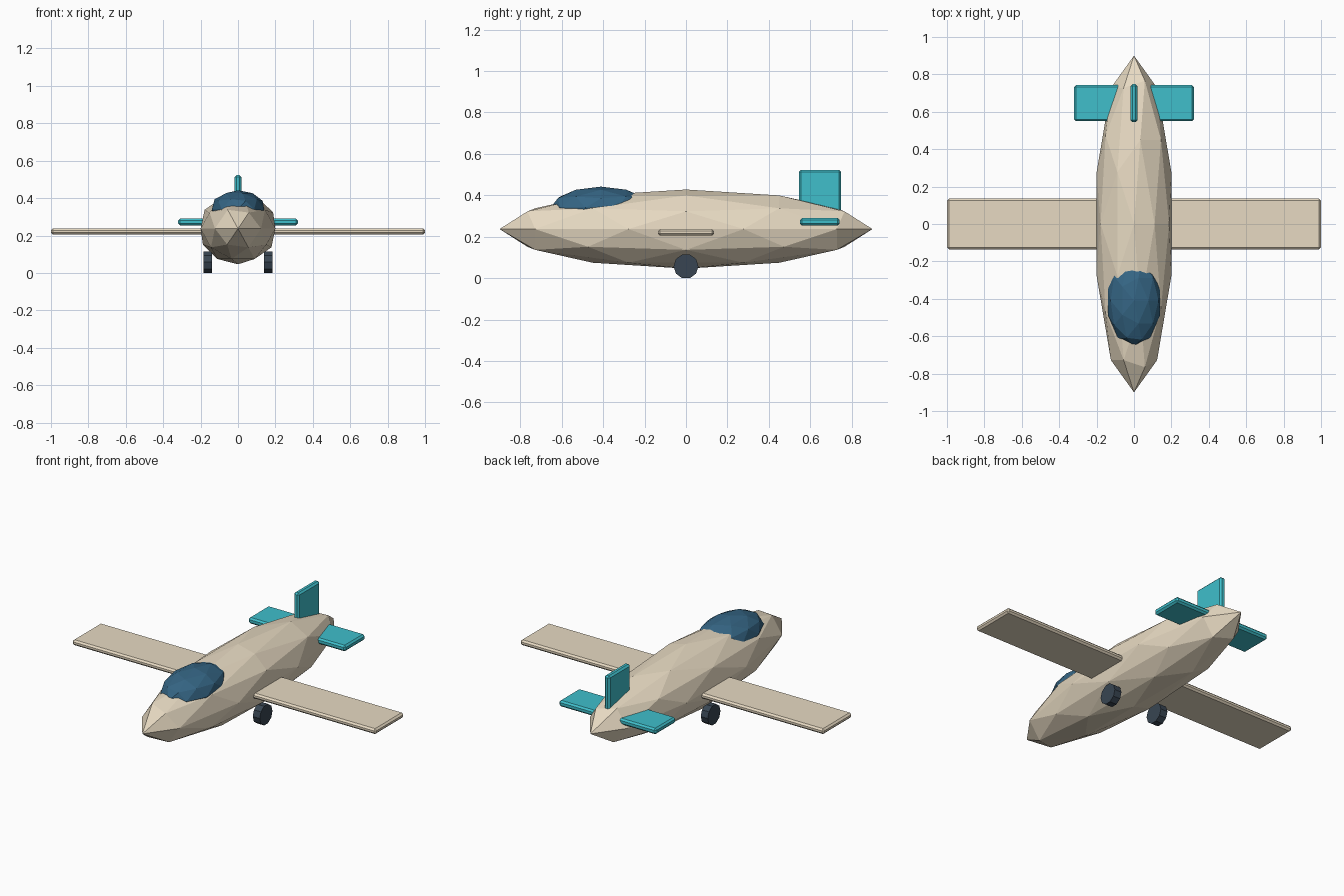
import bpy
from mathutils import Matrix

if "Cube" in bpy.data.objects:
    bpy.data.objects.remove(bpy.data.objects["Cube"])


def mat(name, rgb):
    m = bpy.data.materials.new(name)
    m.diffuse_color = (*rgb, 1)
    m.use_nodes = True
    m.node_tree.nodes["Principled BSDF"].inputs["Base Color"].default_value = m.diffuse_color
    return m


CREAM = mat("cream", (0.80, 0.70, 0.54))
TEAL = mat("teal", (0.05, 0.52, 0.60))
GLASS = mat("blue_glass", (0.035, 0.13, 0.23))
RUBBER = mat("dark_rubber", (0.04, 0.06, 0.085))


def finish(name, scale, material):
    o = bpy.context.object
    o.name = name
    o.data.transform(Matrix.Diagonal((*scale, 1)))
    o.data.materials.append(material)
    return o


def ellipsoid(name, loc, radii, material):
    bpy.ops.mesh.primitive_ico_sphere_add(subdivisions=2, radius=1, location=loc)
    return finish(name, radii, material)


def slab(name, lo, hi, material):
    loc = [(a + b) / 2 for a, b in zip(lo, hi)]
    bpy.ops.mesh.primitive_cube_add(size=1, location=loc)
    o = finish(name, [b - a for a, b in zip(lo, hi)], material)
    b = o.modifiers.new("edge_bevel", 'BEVEL')
    b.width, b.segments = 0.01, 1
    return o


# Body and cockpit
ellipsoid("fuselage", (0, 0, 0.237), (0.21, 0.9, 0.191), CREAM)
ellipsoid("canopy", (0, -0.41, 0.34), (0.147, 0.245, 0.102), GLASS)

# Wing and tail surfaces
slab("wing", (-1, -0.135, 0.205), (1, 0.135, 0.237), CREAM)
slab("tailplane", (-0.32, 0.55, 0.254), (0.32, 0.742, 0.29), TEAL)
slab("tail_fin", (-0.018, 0.545, 0.25), (0.018, 0.748, 0.523), TEAL)

# Wheels
for side, x in (("left", 0.162), ("right", -0.162)):
    bpy.ops.mesh.primitive_cylinder_add(vertices=10, radius=0.06, depth=0.046)
    o = finish(side + "_wheel", (1, 1, 1), RUBBER)
    o.data.transform(Matrix.Rotation(1.5707963, 4, 'Y'))
    o.location = (x, 0, 0.057)
